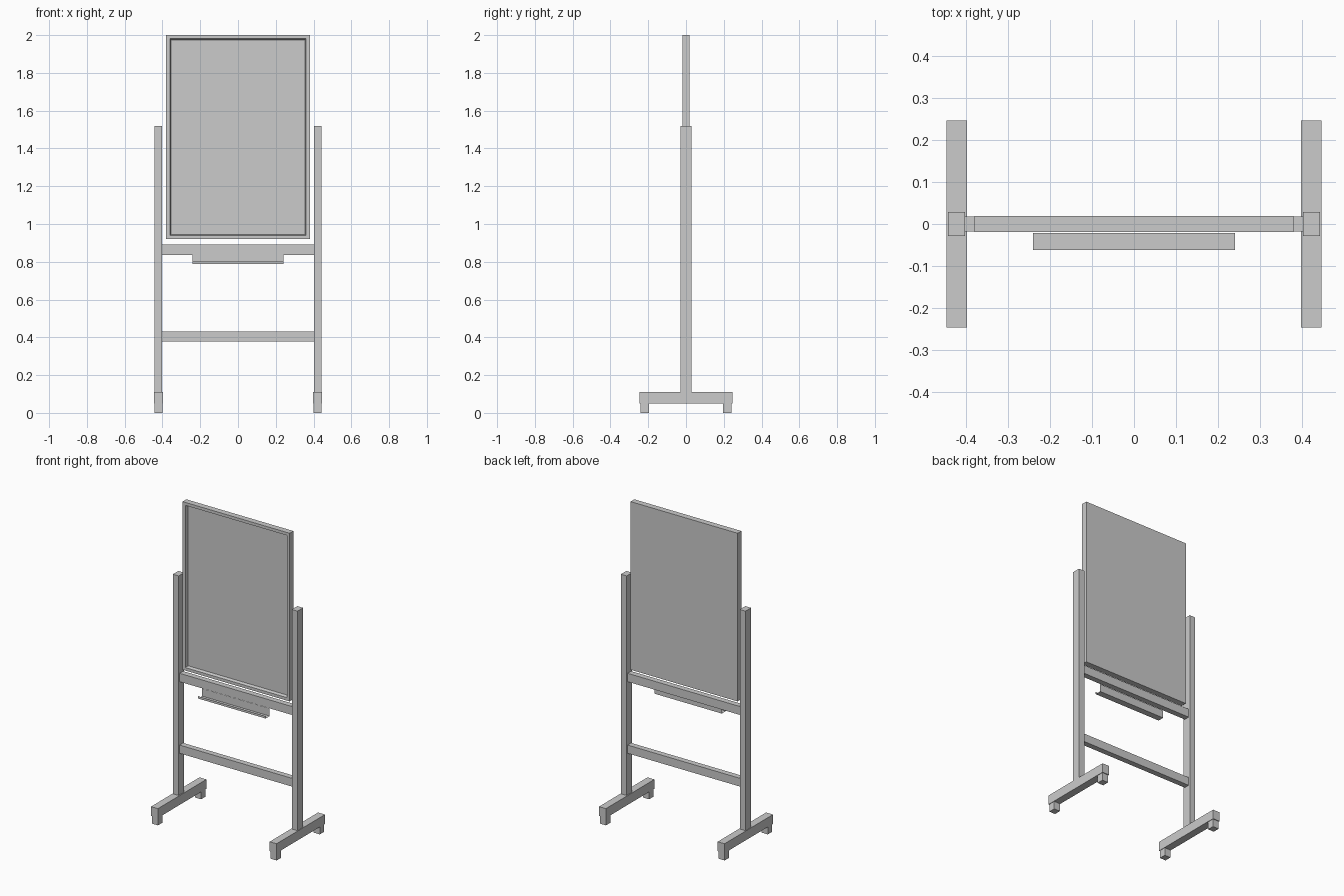
import bpy, bmesh

if "Cube" in bpy.data.objects:
    bpy.data.objects.remove(bpy.data.objects["Cube"])


def finish(name, bm):
    bmesh.ops.recalc_face_normals(bm, faces=bm.faces)
    mesh = bpy.data.meshes.new(name)
    bm.to_mesh(mesh)
    bm.free()
    obj = bpy.data.objects.new(name, mesh)
    bpy.context.collection.objects.link(obj)
    return obj


def box_bm(x, y, z):
    """Box from (min, max) ranges."""
    bm = bmesh.new()
    bmesh.ops.create_cube(bm, size=1)
    for v in bm.verts:
        v.co = [r[0] if c < 0 else r[1] for c, r in zip(v.co, (x, y, z))]
    return bm


def box(name, x, y, z):
    return finish(name, box_bm(x, y, z))


# Side stands: post, foot and two caster blocks each
for label, s in (("left", -1), ("right", 1)):
    def span(a, b):
        return tuple(sorted((s * a, s * b)))
    box(label + "_post", span(0.402, 0.443), (-0.028, 0.028), (0.11, 1.52))
    box(label + "_foot", span(0.397, 0.446), (-0.246, 0.246), (0.05, 0.11))
    for end, e in (("front", -1), ("back", 1)):
        y = tuple(sorted((e * 0.197, e * 0.241)))
        box(f"{label}_{end}_caster", span(0.400, 0.443), y, (0.0, 0.05))

# Cross rails
box("upper_rail", (-0.402, 0.402), (-0.018, 0.018), (0.837, 0.891))
box("lower_rail", (-0.402, 0.402), (-0.018, 0.018), (0.377, 0.430))

# Board with a recessed writing surface inside a sloped frame
bm = box_bm((-0.38, 0.38), (-0.019, 0.019), (0.92, 2.0))
bm.normal_update()
front = [f for f in bm.faces if f.normal.y < -0.9]
bmesh.ops.inset_region(bm, faces=front, thickness=0.027)
bmesh.ops.inset_region(bm, faces=front, thickness=0.008)
for v in front[0].verts:
    v.co.y += 0.02
finish("board", bm)

# Pen tray: thin folded sheet hanging below the upper rail
profile = [(-0.021, 0.838), (-0.021, 0.789), (-0.062, 0.789), (-0.062, 0.804)]
bm = bmesh.new()
rows = [[bm.verts.new((x, y, z)) for x in (-0.24, 0.24)] for y, z in profile]
for a, b in zip(rows, rows[1:]):
    bm.faces.new((a[0], a[1], b[1], b[0]))
finish("pen_tray", bm)
